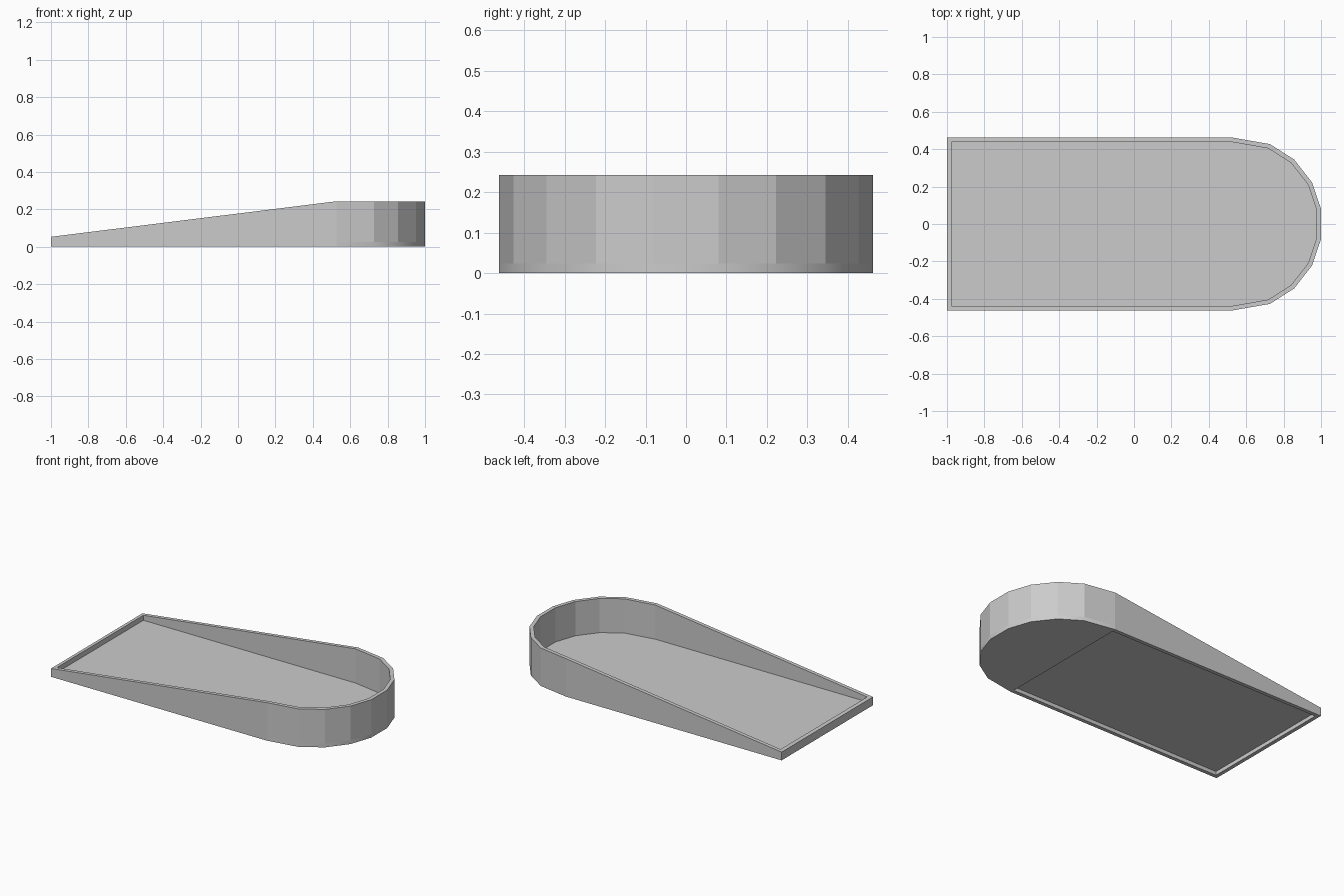
import bpy, bmesh
from mathutils import Vector

if "Cube" in bpy.data.objects:
    bpy.data.objects.remove(bpy.data.objects["Cube"])

WALL, FLOOR, TOP, LOW, BEND = 0.024, 0.024, 0.243, 0.053, 0.527

# Half outline (y >= 0), mirrored into a closed counter-clockwise loop
half = [(1.0, 0.08), (0.952, 0.222), (0.856, 0.345), (0.727, 0.427), (BEND, 0.462), (-1.0, 0.462)]
outer = [Vector((x, -y)) for x, y in reversed(half)] + [Vector(p) for p in half]
n = len(outer)


def inset(i):
    """Mitred inward offset of an outline corner."""
    a = (outer[i] - outer[i - 1]).normalized()
    b = (outer[(i + 1) % n] - outer[i]).normalized()
    na, nb = Vector((-a.y, a.x)), Vector((-b.y, b.x))
    return outer[i] + (na + nb) * WALL / (1 + na.dot(nb))


def rim(p):
    """Rim height: ramps up to the bend, then level."""
    return min(TOP, LOW + (TOP - LOW) * (p.x + 1) / (BEND + 1))


inner = [inset(i) for i in range(n)]
bm = bmesh.new()


def ring(points, height):
    return [bm.verts.new((p.x, p.y, height(p))) for p in points]


out_low = ring(outer, lambda p: 0)
out_mid = ring(outer, lambda p: FLOOR)
out_top = ring(outer, rim)
in_top = ring(inner, rim)
in_mid = ring(inner, lambda p: FLOOR)
straight = (0, n - 2, n - 1)
in_low = {i: bm.verts.new((inner[i].x, inner[i].y, 0)) for i in (0, 1, n - 2, n - 1)}

# Walls, rim and inside faces
for i in range(n):
    j = (i + 1) % n
    levels = (out_low, out_mid, out_top, in_top, in_mid)
    for k, (a, b) in enumerate(zip(levels, levels[1:])):
        f = bm.faces.new((a[i], a[j], b[j], b[i]))
        f.smooth = k == 0 and i not in straight
    # Lower lip around the recessed underside
    if i in straight:
        bm.faces.new((out_low[j], out_low[i], in_low[i], in_low[j]))
        bm.faces.new((in_low[j], in_low[i], in_mid[i], in_mid[j]))

# Floor: thin straight panel and solid round end
bm.faces.new((in_mid[0], in_mid[1], in_mid[n - 2], in_mid[n - 1]))
bm.faces.new(in_mid[1:n - 1])
bm.faces.new(list(reversed(out_low[1:n - 1])) + [in_low[1], in_low[n - 2]])
bm.faces.new((in_low[1], in_mid[1], in_mid[n - 2], in_low[n - 2]))

mesh = bpy.data.meshes.new("tray")
bm.to_mesh(mesh)
bm.free()
bpy.context.collection.objects.link(bpy.data.objects.new("tray", mesh))
